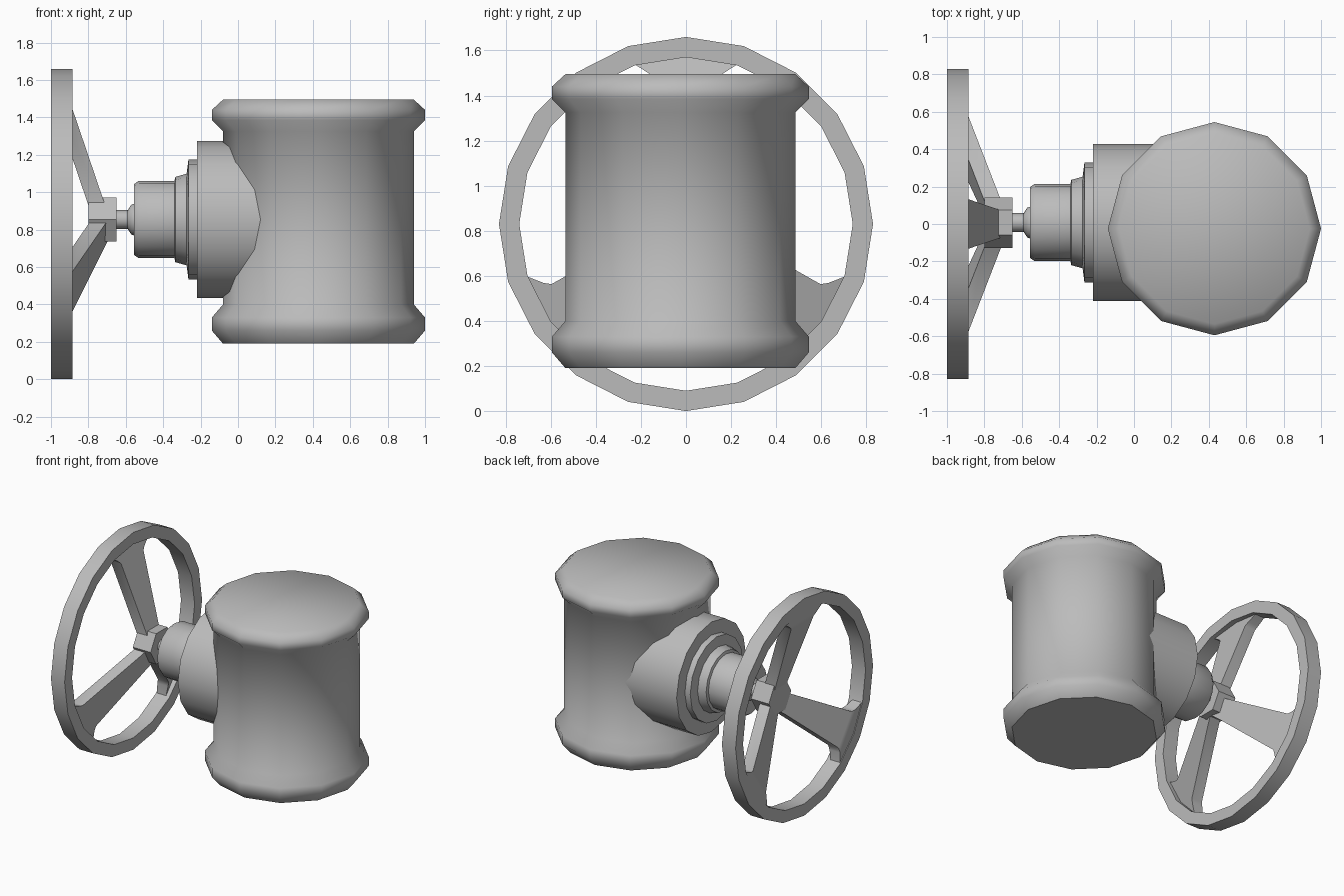
import bpy, bmesh
from math import cos, sin, pi, radians
from mathutils import Matrix, Vector

cube = bpy.data.objects.get("Cube")
if cube:
    bpy.data.objects.remove(cube, do_unlink=True)

metal = bpy.data.materials.new("grey metal")
metal.use_nodes = True
grey = (0.5, 0.5, 0.5, 1)
metal.diffuse_color = grey
metal.node_tree.nodes["Principled BSDF"].inputs["Base Color"].default_value = grey


def finish(name, bm, angle):
    bmesh.ops.recalc_face_normals(bm, faces=bm.faces)
    mesh = bpy.data.meshes.new(name)
    bm.to_mesh(mesh)
    bm.free()
    mesh.materials.append(metal)
    obj = bpy.data.objects.new(name, mesh)
    bpy.context.collection.objects.link(obj)
    bpy.ops.object.select_all(action='DESELECT')
    obj.select_set(True)
    bpy.context.view_layer.objects.active = obj
    bpy.ops.object.shade_smooth_by_angle(angle=radians(angle))
    return obj


# Axis frames: local z becomes the turning axis
UP = Matrix.Identity(3)
ALONG_X = Matrix(((0, 0, 1), (1, 0, 0), (0, 1, 0)))


def lathe(name, profile, sides, frame, centre, hollow=False, angle=50):
    """Turn (height, radius) points; capped at both ends, or a closed hoop."""
    bm = bmesh.new()
    rings = []
    for h, r in profile:
        rings.append([bm.verts.new(frame @ Vector((r * cos(2 * pi * i / sides),
                                                   r * sin(2 * pi * i / sides), h))
                                   + Vector(centre)) for i in range(sides)])
    pairs = list(zip(rings, rings[1:]))
    if hollow:
        pairs.append((rings[-1], rings[0]))
    else:
        bm.faces.new(rings[0])
        bm.faces.new(rings[-1])
    for a, b in pairs:
        for i in range(sides):
            j = (i + 1) % sides
            bm.faces.new((a[i], a[j], b[j], b[i]))
    return finish(name, bm, angle)


# Upright body with a chamfered flange at each end
lathe("valve_body", [(0.19, 0.51), (0.26, 0.57), (0.33, 0.57), (0.40, 0.51),
                     (1.325, 0.51), (1.385, 0.57), (1.44, 0.57), (1.495, 0.51)],
      12, UP, (0.43, -0.025, 0))

# Stepped side neck and stem
axis = (0, 0.008, 0.854)
lathe("bonnet", [(0.3, 0.42), (-0.22, 0.42), (-0.22, 0.32), (-0.265, 0.32),
                 (-0.275, 0.245), (-0.335, 0.228), (-0.34, 0.207), (-0.53, 0.207),
                 (-0.555, 0.19), (-0.555, 0.085), (-0.57, 0.08), (-0.59, 0.05),
                 (-0.70, 0.05)], 16, ALONG_X, axis)
lathe("hub_nut", [(-0.65, 0.135), (-0.80, 0.135)], 6, ALONG_X, axis)

# Handwheel rim
wheel = Vector((0, 0, 0.83))
lathe("wheel_rim", [(-1, 0.83), (-0.885, 0.83), (-0.885, 0.74), (-1, 0.74)],
      20, ALONG_X, wheel, hollow=True)

# Three raked spokes that flare into the rim: (distance out, half width)
outline = [(0.05, 0.07), (0.12, 0.075), (0.64, 0.135), (0.665, 0.16),
           (0.71, 0.23), (0.77, 0.22)]
for name, deg in (("top_spoke", 90), ("right_spoke", 216), ("left_spoke", 324)):
    out = Vector((0, cos(radians(deg)), sin(radians(deg))))
    side = Vector((0, -out.z, out.y))
    bm = bmesh.new()
    rows = []
    for u, w in outline:
        rake = -0.34 * (u - 0.1)
        near = -0.71 + rake
        far = max(-0.80 + rake, -0.995)
        rows.append([bm.verts.new(wheel + out * u + side * s * w + Vector((x, 0, 0)))
                     for x, s in ((near, -1), (near, 1), (far, 1), (far, -1))])
    bm.faces.new(rows[0])
    bm.faces.new(rows[-1])
    for a, b in zip(rows, rows[1:]):
        for i in range(4):
            j = (i + 1) % 4
            bm.faces.new((a[i], a[j], b[j], b[i]))
    finish(name, bm, 40)
